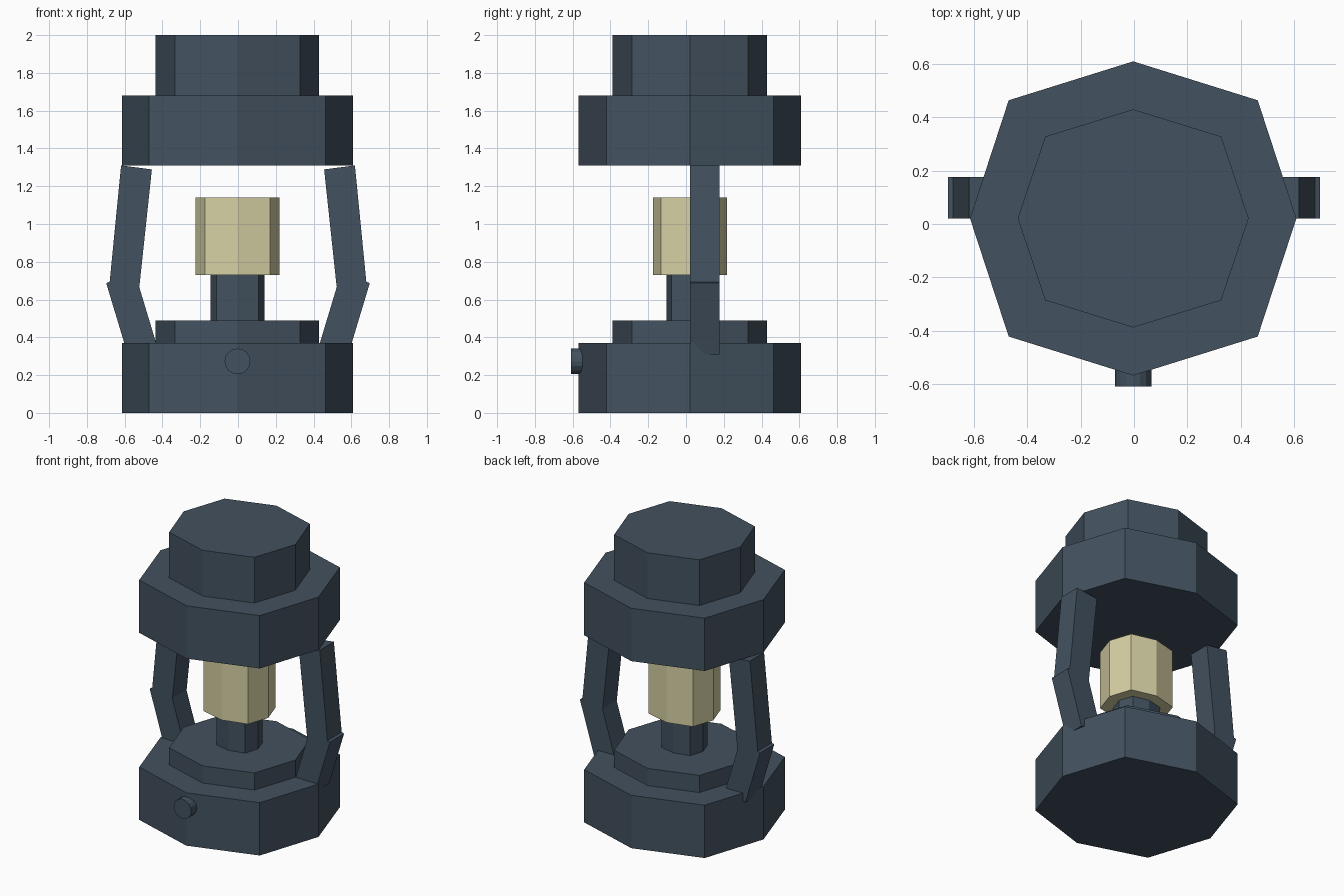
import bpy, bmesh, math

if "Cube" in bpy.data.objects:
    bpy.data.objects.remove(bpy.data.objects["Cube"])


def material(name, rgb):
    m = bpy.data.materials.new(name)
    m.diffuse_color = (*rgb, 1)
    m.use_nodes = True
    m.node_tree.nodes["Principled BSDF"].inputs["Base Color"].default_value = m.diffuse_color
    return m


SLATE = material("slate metal", (0.055, 0.083, 0.115))
GLOW = material("pale lamp glow", (0.67, 0.63, 0.37))


def prism(name, outline, depth, mat):
    """Closed solid: extrude a 3D polygon along the depth vector."""
    bm = bmesh.new()
    face = bm.faces.new([bm.verts.new(p) for p in outline])
    ext = bmesh.ops.extrude_face_region(bm, geom=[face], use_keep_orig=True)
    verts = [g for g in ext["geom"] if isinstance(g, bmesh.types.BMVert)]
    bmesh.ops.translate(bm, verts=verts, vec=depth)
    bmesh.ops.recalc_face_normals(bm, faces=bm.faces)
    me = bpy.data.meshes.new(name)
    bm.to_mesh(me)
    bm.free()
    me.materials.append(mat)
    ob = bpy.data.objects.new(name, me)
    bpy.context.collection.objects.link(ob)
    return ob


def octagon(name, rx, ry, dx, dy, z0, z1, mat=SLATE):
    """Slightly squarish octagon: axis corners rx, ry and diagonal corners dx, dy."""
    pts = [(rx, 0), (dx, dy), (0, ry), (-dx, dy),
           (-rx, 0), (-dx, -dy), (0, -ry), (dx, -dy)]
    outline = [(x - 0.003, y + 0.021, z0) for x, y in pts]
    return prism(name, outline, (0, 0, z1 - z0), mat)


# Stacked body
octagon("base", 0.612, 0.589, 0.467, 0.443, 0, 0.37)
octagon("base_step", 0.433, 0.409, 0.330, 0.307, 0.37, 0.49)
octagon("stem", 0.143, 0.124, 0.111, 0.098, 0.49, 0.73)
octagon("lamp", 0.223, 0.197, 0.172, 0.153, 0.73, 1.14, GLOW)
octagon("hood", 0.612, 0.589, 0.467, 0.443, 1.31, 1.68)
octagon("cap", 0.433, 0.409, 0.330, 0.307, 1.68, 2.0)

# Bent side arms, two bars each
UPPER = [(0.619, 1.31), (0.456, 1.289), (0.522, 0.67), (0.680, 0.688)]
LOWER = [(0.698, 0.688), (0.543, 0.733), (0.429, 0.355), (0.584, 0.31)]
for side, s in (("right", 1), ("left", -1)):
    for part, prof in (("upper", UPPER), ("lower", LOWER)):
        prism(f"{side}_arm_{part}", [(s * x, 0.02, z) for x, z in prof],
              (0, 0.157, 0), SLATE)

# Front knob
N = 16
prism("front_knob",
      [(-0.003 + 0.068 * math.cos(2 * math.pi * i / N), -0.61,
        0.273 + 0.068 * math.sin(2 * math.pi * i / N)) for i in range(N)],
      (0, 0.062, 0), SLATE)
